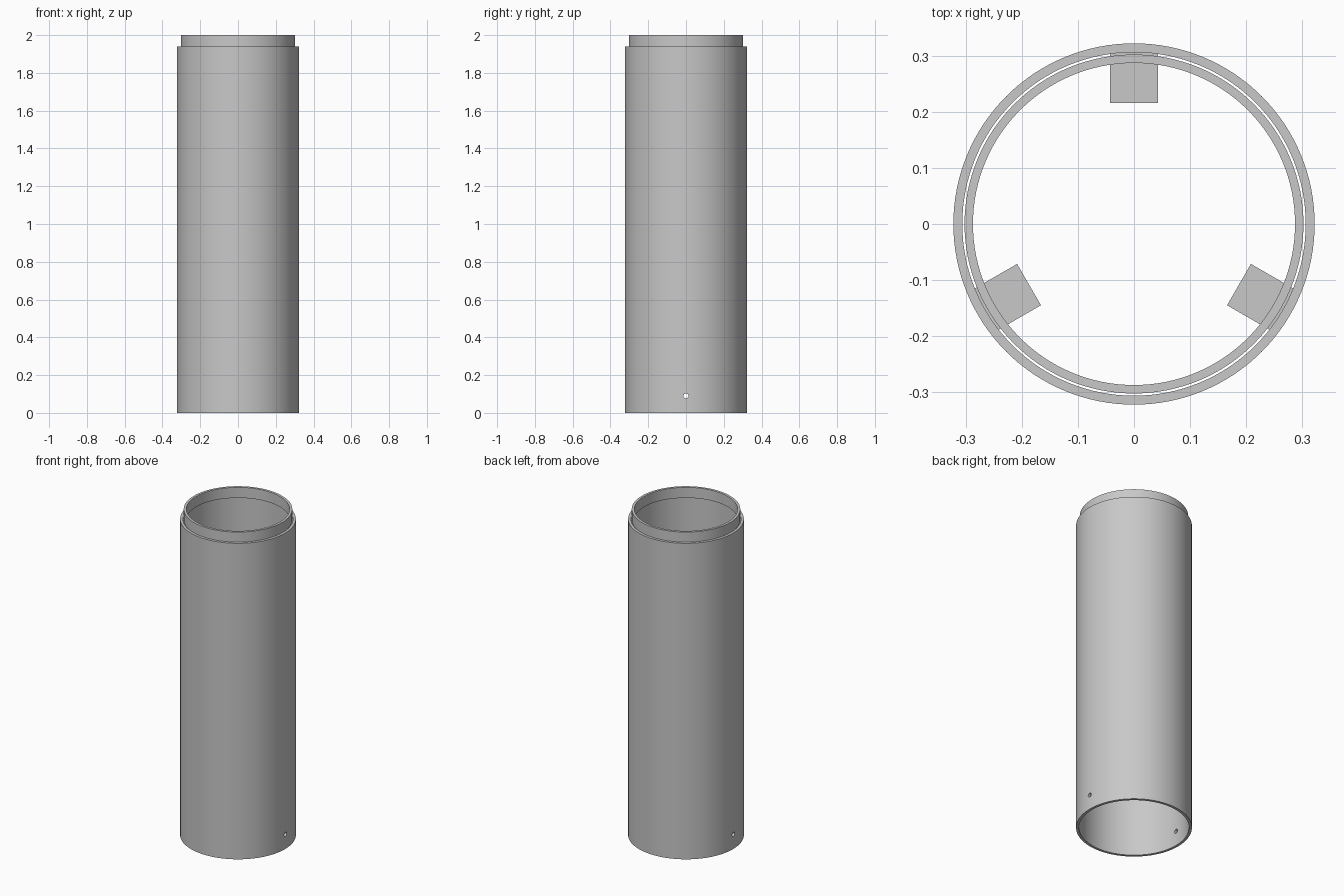
import bpy, math
from mathutils import Matrix

SEGMENTS = 128
HEIGHT = 2.0
BODY_TOP = 1.94
BODY_R, BORE_R = 0.322, 0.306
COLLAR_R, COLLAR_BORE = 0.302, 0.287

cube = bpy.data.objects.get("Cube")
if cube:
    bpy.data.objects.remove(cube, do_unlink=True)

grey = bpy.data.materials.new("plain grey")
grey.use_nodes = True
colour = (0.58, 0.58, 0.58, 1)
grey.diffuse_color = colour
grey.node_tree.nodes["Principled BSDF"].inputs["Base Color"].default_value = colour


def add_object(name, verts, faces):
    mesh = bpy.data.meshes.new(name)
    mesh.from_pydata(verts, [], faces)
    mesh.materials.append(grey)
    obj = bpy.data.objects.new(name, mesh)
    bpy.context.collection.objects.link(obj)
    return obj


def select_only(obj):
    bpy.ops.object.select_all(action="DESELECT")
    obj.select_set(True)
    bpy.context.view_layer.objects.active = obj


def lathe(name, profile):
    """Spin a closed (radius, height) profile, listed counter-clockwise."""
    n = len(profile)
    verts, faces = [], []
    for i in range(SEGMENTS):
        a = math.tau * i / SEGMENTS
        verts += [(r * math.cos(a), r * math.sin(a), z) for r, z in profile]
        nxt = (i + 1) % SEGMENTS
        for j in range(n):
            k = (j + 1) % n
            faces.append((i * n + j, nxt * n + j, nxt * n + k, i * n + k))
    return add_object(name, verts, faces)


# Main tube, with a short bottom band that carries the pin holes
band = 0.18
body = lathe("main_tube", [(BORE_R, 0), (BODY_R, 0), (BODY_R, band), (BODY_R, BODY_TOP),
                           (BORE_R, BODY_TOP), (BORE_R, band)])

# Pin hole drilled straight through both side walls
bpy.ops.mesh.primitive_cylinder_add(vertices=24, radius=0.013, depth=1,
                                    location=(0, 0, 0.09), rotation=(0, math.pi / 2, 0))
drill = bpy.context.object
drill.name = "pin_hole_cutter"
drill.hide_render = True
cut = body.modifiers.new("pin holes", "BOOLEAN")
cut.operation = "DIFFERENCE"
cut.solver = "EXACT"
cut.object = drill
select_only(body)
bpy.ops.object.modifier_apply(modifier=cut.name)
bpy.data.objects.remove(drill, do_unlink=True)

# Joining collar standing above the tube
low = BODY_TOP - 0.005
collar = lathe("top_collar", [(COLLAR_BORE, low), (COLLAR_R, low),
                              (COLLAR_R, HEIGHT), (COLLAR_BORE, HEIGHT)])

for obj in (body, collar):
    select_only(obj)
    bpy.ops.object.shade_smooth_by_angle(angle=math.radians(30))

# Three inner support blocks, spaced evenly with one at the back
inner, outer, width, tall = 0.216, 0.308, 0.085, 0.2
for name, angle in (("back", 90), ("right", 210), ("left", 330)):
    bpy.ops.mesh.primitive_cube_add(size=1)
    block = bpy.context.object
    block.name = name + "_support_block"
    block.data.transform(
        Matrix.Rotation(math.radians(angle), 4, "Z")
        @ Matrix.Translation(((inner + outer) / 2, 0, HEIGHT / 2))
        @ Matrix.Diagonal((outer - inner, width, tall, 1)))
    block.data.materials.append(grey)
